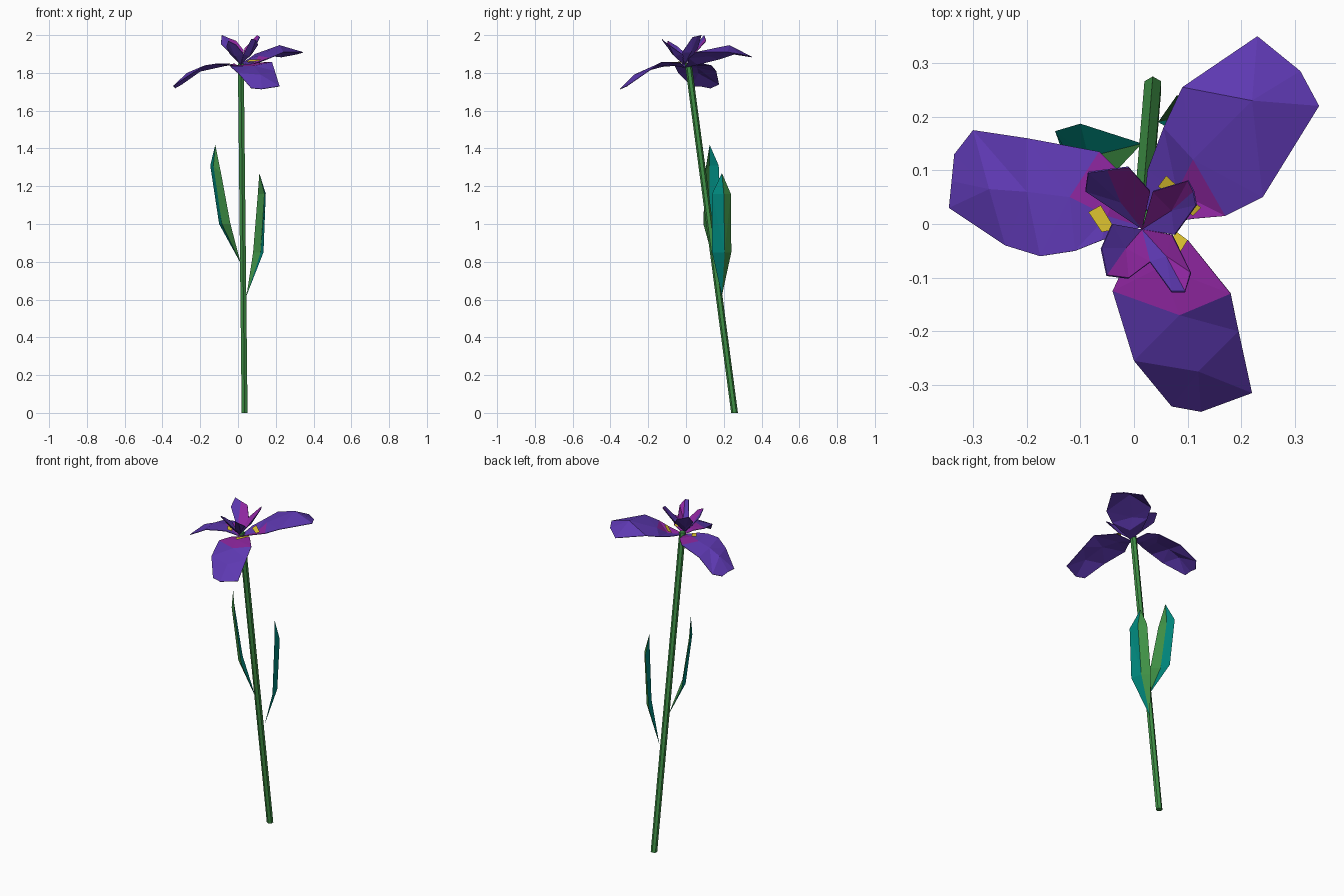
import bpy, bmesh
from mathutils import Vector


def mat(name, r, g, b):
    m = bpy.data.materials.new(name)
    m.diffuse_color = (r, g, b, 1)
    return m


GREEN = mat("stem_green", 0.05, 0.28, 0.06)
TEAL = mat("leaf_teal", 0.0, 0.25, 0.21)
PURPLE = mat("purple", 0.11, 0.04, 0.44)
MAGENTA = mat("magenta", 0.28, 0.02, 0.36)
YELLOW = mat("yellow", 0.75, 0.56, 0.03)


def finish(name, bm, mats):
    me = bpy.data.meshes.new(name)
    bm.to_mesh(me)
    bm.free()
    for m in mats:
        me.materials.append(m)
    ob = bpy.data.objects.new(name, me)
    bpy.context.collection.objects.link(ob)
    return ob


def sheet(name, base, rows, mats, first, tip=None):
    """Folded sheet: fan from base, strips of three points, optional pointed tip.
    first(row, col) says where the first material is used."""
    bm = bmesh.new()
    vs = [[bm.verts.new(p) for p in r] for r in rows]
    b = bm.verts.new(base)
    t = bm.verts.new(tip) if tip else None
    for c in (0, 1):
        faces = [(0, (b, vs[0][c + 1], vs[0][c]))]
        for i in range(len(vs) - 1):
            p, q = vs[i], vs[i + 1]
            # diagonals mirrored across the midrib
            if c == 0:
                tris = [(p[0], p[1], q[0]), (p[1], q[1], q[0])]
            else:
                tris = [(p[1], p[2], q[2]), (p[1], q[2], q[1])]
            faces += [(i + 1, f) for f in tris]
        if t:
            faces.append((len(vs), (vs[-1][c], vs[-1][c + 1], t)))
        for r, f in faces:
            bm.faces.new(f).material_index = 0 if first(r, c) else 1
    bmesh.ops.recalc_face_normals(bm, faces=bm.faces)
    if sum(f.normal.z * f.calc_area() for f in bm.faces) < 0:
        bmesh.ops.reverse_faces(bm, faces=bm.faces)
    return finish(name, bm, mats)


def petal(name, base, rows, first):
    """Petal sheet given a thin underside that is purple all over."""
    ob = sheet(name, base, rows, [MAGENTA, PURPLE, PURPLE], first)
    mod = ob.modifiers.new("underside", 'SOLIDIFY')
    mod.thickness = 0.003
    mod.offset = -1
    mod.material_offset = 1
    mod.material_offset_rim = 1


# leaning six-sided stem
lo, hi = Vector((0.035, 0.257, 0)), Vector((0.015, 0.012, 1.85))
bm = bmesh.new()
bmesh.ops.create_cone(bm, cap_ends=True, segments=6, radius1=0.018, radius2=0.018, depth=1)
for v in bm.verts:
    p = lo if v.co.z < 0 else hi
    v.co = Vector((p.x + v.co.x, p.y + v.co.y, p.z))
finish("stem", bm, [GREEN])

# two folded leaves
sheet("leaf_left", (0.015, 0.15, 0.79),
      [[(-0.04, 0.092, 1.0), (-0.085, 0.125, 1.0), (-0.10, 0.187, 1.0)],
       [(-0.09, 0.10, 1.27), (-0.13, 0.125, 1.31), (-0.147, 0.173, 1.31)]],
      [GREEN, TEAL], lambda r, c: c == 0, tip=(-0.12, 0.125, 1.42))
sheet("leaf_right", (0.045, 0.19, 0.62),
      [[(0.135, 0.138, 0.85), (0.12, 0.205, 0.85), (0.08, 0.24, 0.85)],
       [(0.147, 0.138, 1.16), (0.14, 0.20, 1.16), (0.105, 0.237, 1.16)]],
      [GREEN, TEAL], lambda r, c: c == 1, tip=(0.113, 0.19, 1.27))

# three large drooping petals
base = (0.015, -0.005, 1.83)
petal("fall_right", base,
      [[(0.025, 0.10, 1.855), (0.08, 0.06, 1.845), (0.11, 0.01, 1.86)],
       [(0.055, 0.18, 1.875), (0.11, 0.12, 1.89), (0.17, 0.015, 1.88)],
       [(0.09, 0.255, 1.90), (0.22, 0.23, 1.947), (0.24, 0.05, 1.91)],
       [(0.23, 0.35, 1.885), (0.31, 0.285, 1.90), (0.345, 0.22, 1.91)]],
      lambda r, c: r < 2 and c == 1)
petal("fall_left", base,
      [[(-0.06, -0.03, 1.85), (-0.05, 0.015, 1.842), (-0.02, 0.09, 1.85)],
       [(-0.11, -0.05, 1.85), (-0.12, 0.05, 1.845), (-0.065, 0.135, 1.84)],
       [(-0.175, -0.06, 1.84), (-0.20, 0.06, 1.83), (-0.20, 0.16, 1.81)],
       [(-0.24, -0.04, 1.80), (-0.27, 0.065, 1.80), (-0.30, 0.175, 1.74)],
       [(-0.345, 0.03, 1.73), (-0.34, 0.08, 1.73), (-0.335, 0.13, 1.72)]],
      lambda r, c: r < 2 and c == 1)
petal("fall_front", base,
      [[(0.10, -0.03, 1.855), (0.05, -0.08, 1.845), (-0.01, -0.06, 1.84)],
       [(0.18, -0.13, 1.858), (0.085, -0.17, 1.838), (-0.04, -0.125, 1.835)],
       [(0.195, -0.20, 1.81), (0.12, -0.275, 1.79), (0.0, -0.255, 1.80)],
       [(0.22, -0.315, 1.73), (0.125, -0.35, 1.715), (0.07, -0.34, 1.72)]],
      lambda r, c: r < 2)

# small upright petals in the middle
core = (0.015, -0.01, 1.845)
petal("standard_back", core,
      [[(0.03, 0.06, 1.92), (-0.025, 0.04, 1.90), (-0.09, 0.06, 1.955)],
       [(-0.01, 0.105, 1.97), (-0.05, 0.10, 1.985), (-0.085, 0.095, 2.0)]],
      lambda r, c: c == 0)
petal("standard_right", core,
      [[(0.075, -0.02, 1.91), (0.07, 0.025, 1.91), (0.035, 0.06, 1.93)],
       [(0.115, 0.035, 1.99), (0.11, 0.06, 1.995), (0.10, 0.08, 2.0)]],
      lambda r, c: c == 1)
petal("standard_front_left", core,
      [[(-0.04, 0.0, 1.90), (-0.015, -0.045, 1.89), (0.03, -0.07, 1.90)],
       [(-0.06, -0.045, 1.94), (-0.05, -0.095, 1.97), (-0.01, -0.10, 1.95)]],
      lambda r, c: c == 1)
petal("standard_front_right", core,
      [[(0.03, -0.07, 1.90), (0.06, -0.06, 1.89), (0.07, -0.02, 1.90)],
       [(0.07, -0.125, 1.98), (0.095, -0.125, 1.975), (0.105, -0.09, 1.95)]],
      lambda r, c: c == 1)

# yellow marks lying at the root of each large petal
marks = {
    "mark_right": [(0.045, 0.07, 1.858), (0.06, 0.09, 1.872), (0.125, 0.03, 1.872), (0.11, 0.015, 1.863)],
    "mark_left": [(-0.085, 0.022, 1.853), (-0.062, 0.035, 1.853), (-0.035, -0.01, 1.85), (-0.06, -0.015, 1.853)],
    "mark_front": [(0.03, -0.07, 1.85), (0.08, -0.015, 1.855), (0.10, -0.03, 1.86), (0.06, -0.095, 1.855)],
}
for name, pts in marks.items():
    bm = bmesh.new()
    f = bm.faces.new([bm.verts.new(p) for p in pts])
    f.normal_update()
    if f.normal.z < 0:
        f.normal_flip()
    finish(name, bm, [YELLOW])
